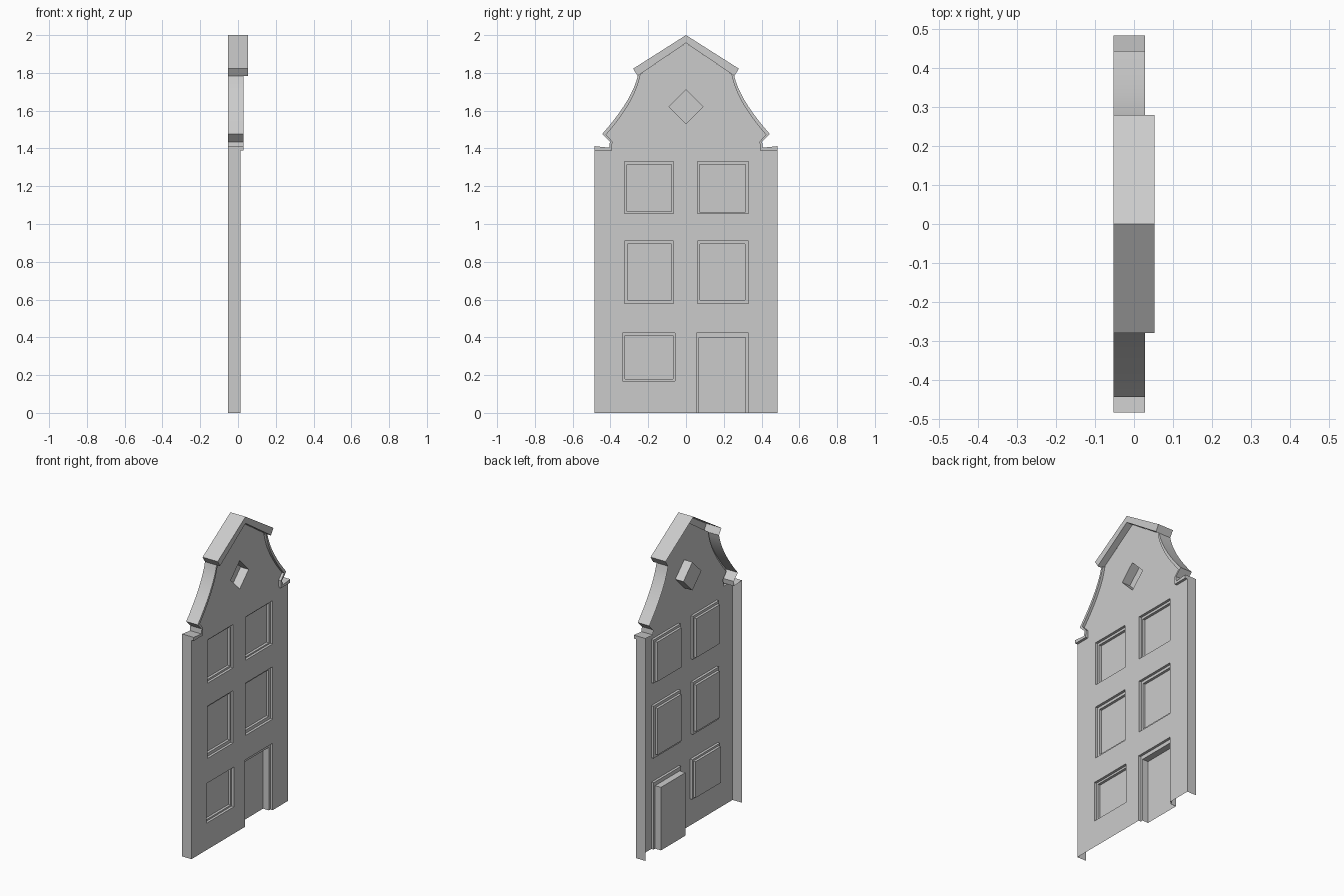
import bpy, bmesh, math
from mathutils import Vector

if "Cube" in bpy.data.objects:
    bpy.data.objects.remove(bpy.data.objects["Cube"])

BACK, WALL, SCROLL, CORNICE = -0.053, 0.012, 0.028, 0.053


def finish(name, bm):
    bmesh.ops.remove_doubles(bm, verts=bm.verts, dist=1e-5)
    me = bpy.data.meshes.new(name)
    bm.to_mesh(me)
    bm.free()
    ob = bpy.data.objects.new(name, me)
    bpy.context.collection.objects.link(ob)
    return ob


def shell(name, loops, closed=False, cap=False, mirror=False):
    """Bridge successive (x, yz points) loops; optional end panel and y mirror."""
    bm = bmesh.new()
    for s in ((1, -1) if mirror else (1,)):
        rings = []
        for x, pts in loops:
            ring = [bm.verts.new((x, s * y, z)) for y, z in pts]
            rings.append(ring[::s])
        n = len(rings[0])
        for a, b in zip(rings, rings[1:]):
            for i in range(n if closed else n - 1):
                j = (i + 1) % n
                bm.faces.new((a[i], a[j], b[j], b[i]))
        if cap:
            bm.faces.new(rings[-1])
    return finish(name, bm)


def curve(p0, p1, p2, n=9):
    p0, p1, p2 = Vector(p0), Vector(p1), Vector(p2)
    return [tuple(p0 * (1 - t) ** 2 + p1 * 2 * t * (1 - t) + p2 * t * t)
            for t in (i / n for i in range(n + 1))]


def rect(y0, y1, z0, z1):
    return [(y0, z0), (y1, z0), (y1, z1), (y0, z1)]


def mirrored(pts):
    return [(-y, z) for y, z in reversed(pts)]


# Gable scroll trim: ledge, hook and concave sweep on both sides
scroll_out = [(.484, 1.39), (.484, 1.412), (.406, 1.404), (.403, 1.435)] + \
    curve((.444, 1.476), (.285, 1.655), (.255, 1.785))
scroll_in = [(.484, 1.39), (.484, 1.39), (.392, 1.39), (.390, 1.437)] + \
    curve((.423, 1.473), (.268, 1.65), (.243, 1.785))
ob = shell("gable_scrolls", [(BACK, scroll_out), (SCROLL, scroll_out),
                             (SCROLL, scroll_in), (WALL, scroll_in)], mirror=True)
bpy.context.view_layer.objects.active = ob
ob.select_set(True)
bpy.ops.object.shade_smooth_by_angle(angle=math.radians(25))

# Pointed top cornice
half = [(.255, 1.783), (.28, 1.822)]
cor_out = half + [(0, 2)] + mirrored(half)
half = [(.255, 1.783), (.255, 1.785)]
cor_in = half + [(0, 1.958)] + mirrored(half)
shell("top_cornice", [(BACK, cor_out), (CORNICE, cor_out),
                      (CORNICE, cor_in), (WALL, cor_in)])

# Side returns of the body
side = [(.484, 0), (.484, 1.39)]
shell("side_returns", [(BACK, side), (WALL, side)], mirror=True)

# Windows: stepped recesses with flat panes
windows = [
    (rect(-.325, -.066, 1.055, 1.33), rect(-.312, -.076, 1.067, 1.315)),
    (rect(.06, .33, 1.055, 1.33), rect(.072, .315, 1.064, 1.315)),
    (rect(-.325, -.067, .578, .91), rect(-.310, -.076, .598, .893)),
    (rect(.06, .33, .578, .91), rect(.075, .312, .598, .893)),
    (rect(-.335, -.057, .17, .422), rect(-.322, -.068, .18, .41)),
]
for k, (outer, inner) in enumerate(windows):
    shell(f"window_{k + 1}", [(WALL, outer), (-.004, outer), (-.004, inner),
                              (-.02, inner)], closed=True, cap=True)

# Door recess, open at the ground
door = [(.33, 0), (.33, .424), (.055, .424), (.055, 0)]
door_in = [(.315, 0), (.315, .40), (.07, .40), (.07, 0)]
shell("door", [(WALL, door), (-.004, door), (-.004, door_in),
               (-.045, door_in)], cap=True)

# Diamond opening in the gable
diamond = [(0, 1.53), (.09, 1.62), (0, 1.71), (-.09, 1.62)]
shell("diamond_window", [(WALL, diamond), (-.045, diamond)], closed=True, cap=True)

# Front wall with holes for windows, door and diamond
rise = [(.484, 0), (.484, 1.39)] + scroll_in[2:] + [(.243, 1.793)]
outline = [(-.484, 0)] + door[::-1] + rise + [(0, 1.958)] + mirrored(rise)[:-1]
bm = bmesh.new()
for pts in [outline, diamond] + [w[0] for w in windows]:
    vs = [bm.verts.new((WALL, y, z)) for y, z in pts]
    for a, b in zip(vs, vs[1:] + vs[:1]):
        bm.edges.new((a, b))
bmesh.ops.triangle_fill(bm, use_beauty=True, use_dissolve=False,
                        edges=bm.edges[:], normal=(1, 0, 0))
bm.normal_update()
for f in bm.faces:
    if f.normal.x < 0:
        f.normal_flip()
finish("front_wall", bm)
